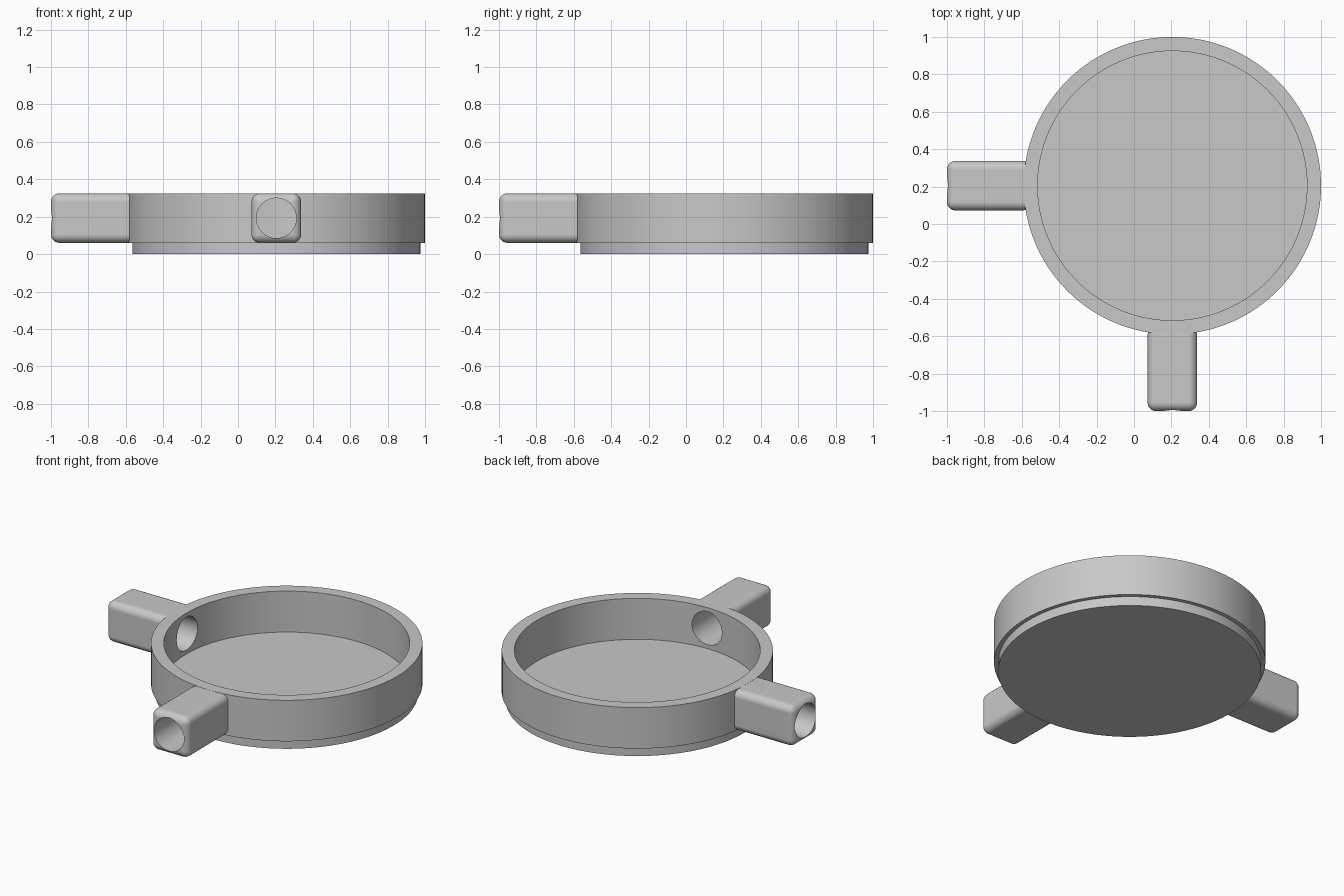
import bpy, bmesh, math
from mathutils import Matrix, Vector

cube = bpy.data.objects.get("Cube")
if cube:
    bpy.data.objects.remove(cube, do_unlink=True)

CENTER = Vector((0.205, 0.205, 0))
TOP, STEP = 0.325, 0.06
ARM_W = TOP - STEP
ARM_Z = (TOP + STEP) / 2

grey = bpy.data.materials.new("light grey")
grey.use_nodes = True
colour = (0.58, 0.58, 0.58, 1)
grey.diffuse_color = colour
grey.node_tree.nodes["Principled BSDF"].inputs["Base Color"].default_value = colour


def make_object(name, bm):
    bmesh.ops.recalc_face_normals(bm, faces=bm.faces)
    mesh = bpy.data.meshes.new(name)
    bm.to_mesh(mesh)
    bm.free()
    mesh.materials.append(grey)
    obj = bpy.data.objects.new(name, mesh)
    bpy.context.collection.objects.link(obj)
    return obj


def lathe(name, profile, segments=128):
    """Turn a closed radius/height profile into discs, rings and walls."""
    bm = bmesh.new()
    rings = []
    for r, z in profile:
        rings.append([bm.verts.new(CENTER + Vector((
            r * math.cos(math.tau * i / segments),
            r * math.sin(math.tau * i / segments), z))) for i in range(segments)])
    for a, b in zip(rings, rings[1:]):
        for i in range(segments):
            j = (i + 1) % segments
            bm.faces.new((a[i], a[j], b[j], b[i]))
    bm.faces.new(rings[0])
    bm.faces.new(rings[-1])
    return make_object(name, bm)


def arm(name, direction):
    """Rounded square bar from its outer end into the dish wall."""
    outer, inner = 1.205, 0.755
    along = Vector([abs(d) for d in direction])
    size = Vector((ARM_W, ARM_W, ARM_W)) + along * (outer - inner - ARM_W)
    place = CENTER + direction * (outer + inner) / 2 + Vector((0, 0, ARM_Z))
    bm = bmesh.new()
    bmesh.ops.create_cube(bm, size=1, matrix=Matrix.Translation(place) @ Matrix.Diagonal(size.to_4d()))
    bmesh.ops.bevel(bm, geom=bm.edges[:], offset=0.045, segments=6, profile=0.5, affect='EDGES')
    return make_object(name, bm)


def bore(name, direction):
    """Round cutter running through the arm into the dish."""
    turn = direction.to_track_quat('Z', 'Y').to_matrix().to_4x4()
    place = CENTER + direction * 0.9 + Vector((0, 0, ARM_Z))
    bm = bmesh.new()
    bmesh.ops.create_cone(bm, cap_ends=True, segments=64, radius1=0.107, radius2=0.107,
                          depth=0.9, matrix=Matrix.Translation(place) @ turn)
    return make_object(name, bm)


def combine(target, tool, operation):
    mod = target.modifiers.new(operation.title(), 'BOOLEAN')
    mod.operation, mod.solver, mod.object = operation, 'EXACT', tool
    bpy.context.view_layer.objects.active = target
    bpy.ops.object.modifier_apply(modifier=mod.name)
    bpy.data.objects.remove(tool, do_unlink=True)


# Open dish with a narrower foot
dish = lathe("round_dish", [(0.77, 0), (0.77, STEP), (0.795, STEP), (0.795, TOP),
                            (0.72, TOP), (0.72, STEP)])

# Two hollow pipe arms, one to the side and one to the front
directions = {"side": Vector((-1, 0, 0)), "front": Vector((0, -1, 0))}
for name, d in directions.items():
    combine(dish, arm(name + "_arm", d), 'UNION')
for name, d in directions.items():
    combine(dish, bore(name + "_bore", d), 'DIFFERENCE')

# Smooth curved walls, crisp rims
bpy.ops.object.select_all(action='DESELECT')
dish.select_set(True)
bpy.context.view_layer.objects.active = dish
bpy.ops.object.shade_smooth_by_angle(angle=math.radians(30))
weighted = dish.modifiers.new("Flat face normals", 'WEIGHTED_NORMAL')
weighted.keep_sharp = True
